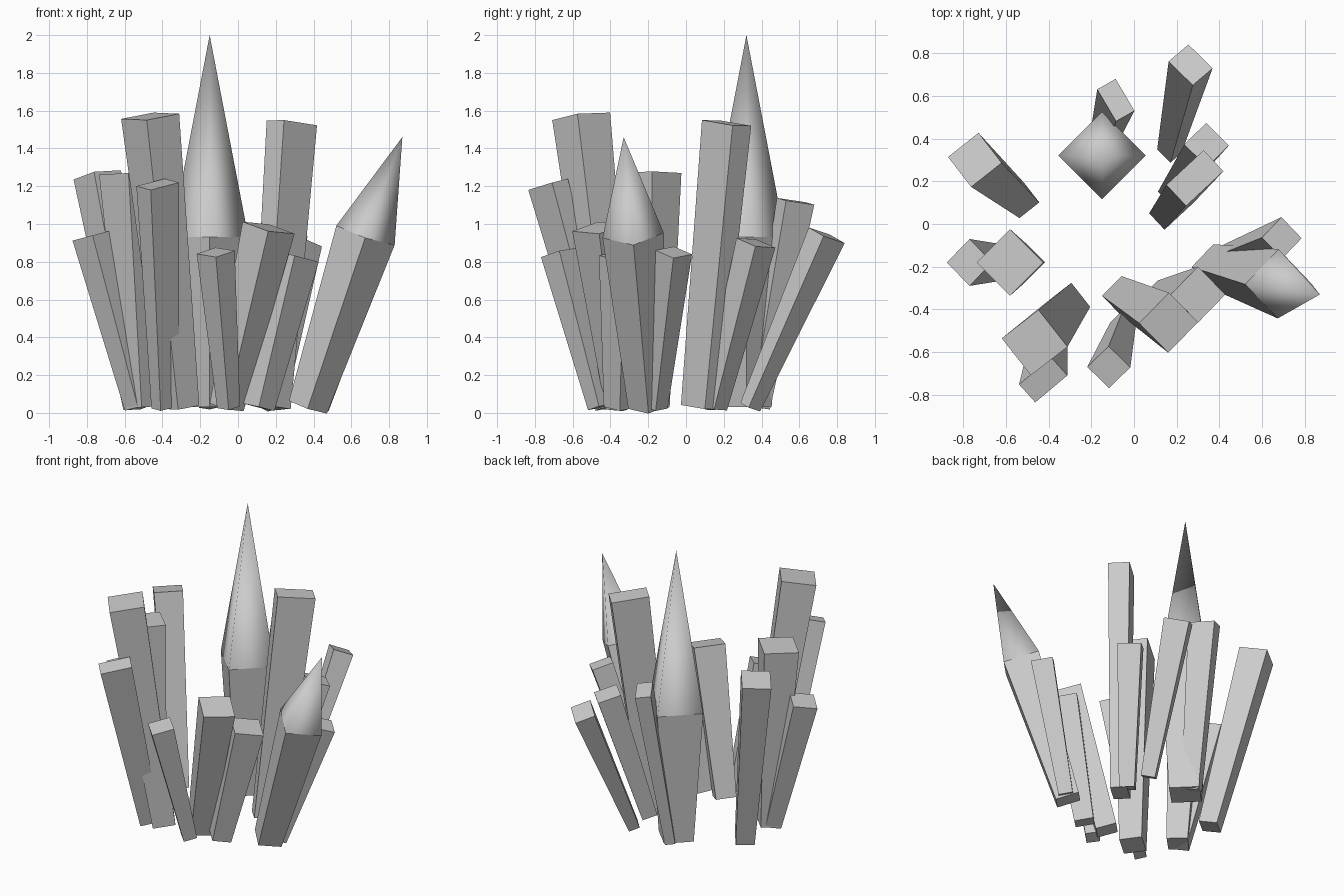
import bpy, bmesh
from math import radians, cos, sin
from mathutils import Vector

default_cube = bpy.data.objects.get("Cube")
if default_cube:
    bpy.data.objects.remove(default_cube, do_unlink=True)

# One plain grey stone for every crystal
stone = bpy.data.materials.new("grey_stone")
stone.use_nodes = True
grey = (0.6, 0.6, 0.6, 1)
stone.diffuse_color = grey
shader = next(n for n in stone.node_tree.nodes if n.type == 'BSDF_PRINCIPLED')
shader.inputs["Base Color"].default_value = grey

BASE_HEIGHT = 0.03


def crystal(name, foot, top, width, depth=None, turn=45, taper=0.65, tip=None):
    """Leaning four-sided shaft, wider at the top, with an optional smooth point."""
    depth = depth or width
    foot = Vector((*foot, BASE_HEIGHT))
    top = Vector(top)
    lean = Vector((0, 0, 1)).rotation_difference(top - foot)
    c, s = cos(radians(turn)), sin(radians(turn))

    bm = bmesh.new()

    def ring(centre, scale):
        verts = []
        for sx, sy in ((-1, -1), (1, -1), (1, 1), (-1, 1)):
            x, y = sx * width / 2 * scale, sy * depth / 2 * scale
            corner = Vector((x * c - y * s, x * s + y * c, 0))
            verts.append(bm.verts.new(centre + lean @ corner))
        return verts

    low, high = ring(foot, taper), ring(top, 1)
    bm.faces.new(low[::-1])
    for i in range(4):
        j = (i + 1) % 4
        bm.faces.new((low[i], low[j], high[j], high[i]))

    # Flat end, or a smooth shaded point with a sharp rim
    if tip is None:
        bm.faces.new(high)
    else:
        apex = bm.verts.new(tip)
        for i in range(4):
            j = (i + 1) % 4
            bm.faces.new((high[i], high[j], apex)).smooth = True
            bm.edges.get((high[i], high[j])).smooth = False

    bmesh.ops.recalc_face_normals(bm, faces=bm.faces)
    mesh = bpy.data.meshes.new(name)
    bm.to_mesh(mesh)
    bm.free()
    mesh.materials.append(stone)
    bpy.context.collection.objects.link(bpy.data.objects.new(name, mesh))


# Pointed crystals
crystal("tall_pointed_crystal", (-0.15, 0.32), (-0.15, 0.32, 0.93), 0.29,
        tip=(-0.15, 0.32, 2.0))
crystal("leaning_pointed_crystal", (0.37, -0.2), (0.675, -0.28, 0.94), 0.23,
        tip=(0.87, -0.33, 1.46))

# Square crystals on the right side
crystal("back_right_crystal", (-0.525, 0.11), (-0.745, 0.3, 1.26), 0.182, turn=38)
crystal("short_right_crystal", (-0.53, -0.18), (-0.77, -0.18, 0.94), 0.155)
crystal("middle_right_crystal", (-0.51, -0.18), (-0.58, -0.18, 1.27), 0.22, taper=0.6)
crystal("tall_right_crystal", (-0.305, -0.375), (-0.465, -0.555, 1.57), 0.22, turn=38)

# Square crystals at the front and on the left side
crystal("short_front_crystal", (-0.05, -0.46), (-0.118, -0.67, 0.85), 0.143, taper=0.6)
crystal("middle_front_crystal", (-0.06, -0.335), (0.162, -0.462, 0.98), 0.2)
crystal("left_front_crystal", (0.11, -0.35), (0.3, -0.33, 0.83), 0.185)
crystal("short_left_crystal", (0.42, -0.16), (0.692, -0.065, 0.85), 0.138)
crystal("inner_back_crystal", (0.18, 0.15), (0.34, 0.37, 0.9), 0.15)

# Slab crystals with an oblong section
crystal("front_right_slab", (-0.385, -0.41), (-0.425, -0.73, 1.21), 0.2, 0.115, 41)
crystal("tall_back_slab", (0.175, 0.075), (0.285, 0.215, 1.535), 0.24, 0.135, 43, 0.78)
crystal("leaning_back_slab", (0.165, 0.34), (0.265, 0.745, 0.94), 0.163, 0.13, -47, 0.55)
crystal("narrow_back_slab", (-0.15, 0.38), (-0.085, 0.58, 1.12), 0.175, 0.1, -60)
